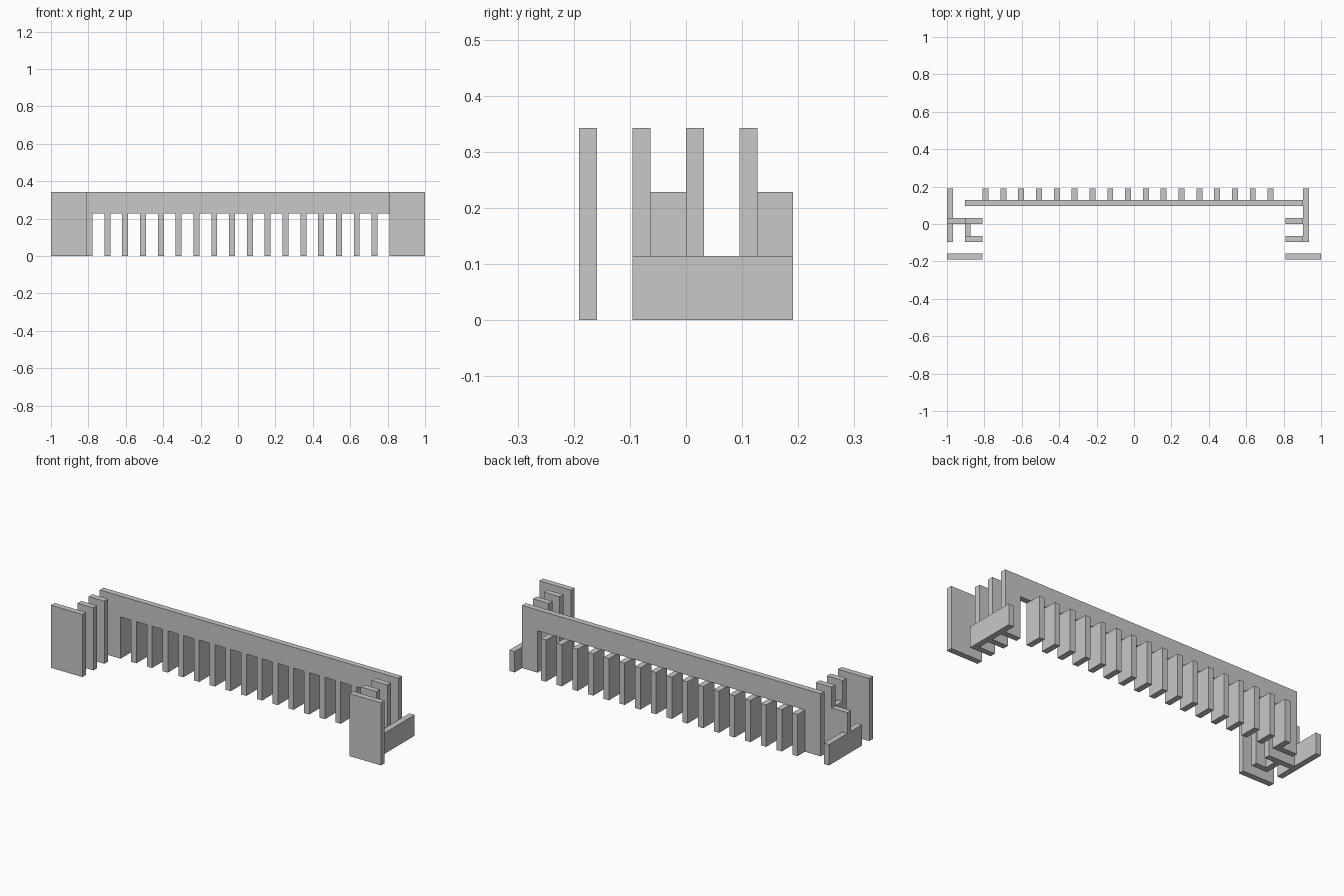
import bpy
import bmesh

if "Cube" in bpy.data.objects:
    bpy.data.objects.remove(bpy.data.objects["Cube"])

# The whole model sits on a regular grid: 63 cells wide, 12 cells deep
U = 2 / 63
LOW, MID, HIGH = 3.6, 7.2, 10.8    # the three wall heights, in cells

grey = bpy.data.materials.new("light_grey")
grey.diffuse_color = (0.58, 0.58, 0.58, 1)
grey.use_nodes = True
grey.node_tree.nodes["Principled BSDF"].inputs["Base Color"].default_value = grey.diffuse_color


def prism(name, outline, depth):
    """Extrude a closed outline (grid points) along the depth vector."""
    bm = bmesh.new()

    def place(p):
        return ((p[0] - 31.5) * U, (p[1] - 6) * U, p[2] * U)

    face = bm.faces.new([bm.verts.new(place(p)) for p in outline])
    ext = bmesh.ops.extrude_face_region(bm, geom=[face])
    verts = [g for g in ext["geom"] if isinstance(g, bmesh.types.BMVert)]
    bmesh.ops.translate(bm, verts=verts, vec=[d * U for d in depth])
    bmesh.ops.recalc_face_normals(bm, faces=bm.faces)
    mesh = bpy.data.meshes.new(name)
    bm.to_mesh(mesh)
    bm.free()
    mesh.materials.append(grey)
    ob = bpy.data.objects.new(name, mesh)
    bpy.context.collection.objects.link(ob)
    return ob


def wall(name, x0, x1, y0, y1, height):
    outline = [(x0, y0, 0), (x1, y0, 0), (x1, y1, 0), (x0, y1, 0)]
    return prism(name, outline, (0, 0, height))


# Long back panel with a wide opening below its header
panel = [(3, 0), (6, 0), (6, MID), (57, MID), (57, 0), (60, 0), (60, HIGH), (3, HIGH)]
prism("back_panel", [(x, 9, z) for x, z in panel], (0, 1, 0))

# Row of fins filling the opening and sticking out behind
for i in range(17):
    x = 6 + 3 * i
    wall(f"fin_{i + 1}", x, x + 1, 9, 12, MID)

# Tall plates at both ends, mirrored across the centre
for name, x0, x1, y in (("front_plate", 0, 6, 0),
                        ("middle_plate", 3, 6, 3),
                        ("inner_plate", 3, 6, 6)):
    wall(name + "_left", x0, x1, y, y + 1, HIGH)
    wall(name + "_right", 63 - x1, 63 - x0, y, y + 1, HIGH)

# Low side walls
wall("side_wall_left", 0, 1, 3, 12, LOW)
wall("side_wall_right", 60, 61, 3, 12, LOW)

# Medium-height links on the left end
wall("plate_link", 3, 4, 4, 6, MID)
wall("side_link", 0, 3, 6, 7, MID)
